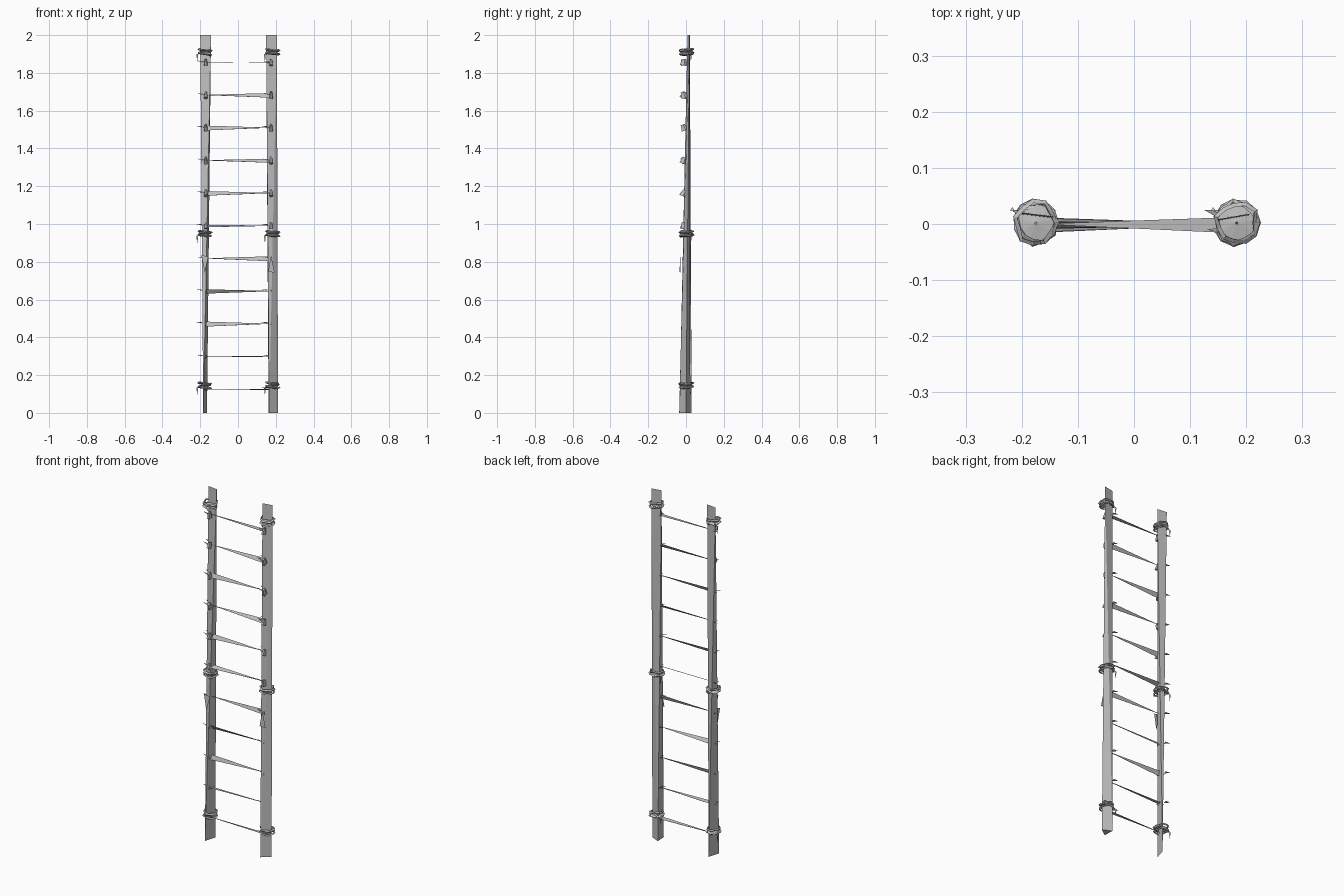
import bpy, bmesh, math, random
from mathutils import Vector, Matrix

random.seed(4)
cube = bpy.data.objects.get("Cube")
if cube:
    bpy.data.objects.remove(cube)

grey = bpy.data.materials.new("weathered_grey")
grey.use_nodes = True
colour = (0.52, 0.52, 0.52, 1)
grey.diffuse_color = colour
grey.node_tree.nodes["Principled BSDF"].inputs["Base Color"].default_value = colour


def finish(name, bm):
    bmesh.ops.recalc_face_normals(bm, faces=bm.faces)
    mesh = bpy.data.meshes.new(name)
    bm.to_mesh(mesh)
    bm.free()
    mesh.materials.append(grey)
    obj = bpy.data.objects.new(name, mesh)
    bpy.context.collection.objects.link(obj)
    return obj


def add_hull(bm, points):
    verts = [bm.verts.new(p) for p in points]
    bmesh.ops.convex_hull(bm, input=verts)


def add_triangle(bm, *points):
    bm.faces.new([bm.verts.new(p) for p in points])


# Rails: rough wedges that taper to a flat edge at the top
bm = bmesh.new()
add_hull(bm, [(0.165, -0.035, 0), (0.212, 0, 0), (0.162, 0.023, 0),
              (0.149, 0.008, 2), (0.206, 0.018, 2)])
finish("left_rail", bm)
bm = bmesh.new()
add_hull(bm, [(-0.184, -0.036, 0), (-0.164, 0.03, 0),
              (-0.2, 0.02, 2), (-0.143, 0.013, 2)])
finish("right_rail", bm)

# Rungs: slivers, wide at one end; (wide side, tilt of the wide edge in degrees)
rungs = [(1, -10), (-1, -10), (-1, 70), (-1, -55), (1, 70), (-1, 25),
         (-1, 60), (1, 50), (-1, 65), (1, 60), (1, 3)]
spacing = 0.173
foot = 0.124
for i, (side, tilt) in enumerate(rungs):
    z = foot + spacing * i
    a = math.radians(tilt)
    edge = Vector((0, math.cos(a), math.sin(a))) * 0.014
    across = Vector((0, -math.sin(a), math.cos(a))) * 0.0015
    wide = Vector((side * 0.17, -0.002, z))
    tip = Vector((-side * 0.17, 0, z + 0.002))
    bm = bmesh.new()
    add_hull(bm, [wide - edge, wide + edge, tip - across, tip + across])
    finish(f"rung_{i + 1}", bm)

# Rung lashings: a ragged knot in front of each rail with loose strands
for i in range(len(rungs)):
    z = foot + spacing * i
    size = 1.0 if i > 4 else 0.45
    for name, x in (("left", 0.175), ("right", -0.17)):
        bm = bmesh.new()
        place = (Matrix.Translation((x, -0.013, z + 0.002))
                 @ Matrix.Rotation(random.uniform(-0.6, 0.6), 4, 'X')
                 @ Matrix.Diagonal((0.01 * size, 0.02 * size, 0.021 * size, 1)))
        bmesh.ops.create_cone(bm, cap_ends=True, segments=5, radius1=1, radius2=0.6,
                              depth=1.6, matrix=place)
        add_triangle(bm, (x - 0.045, -0.01, z + 0.012),
                     (x - 0.008, -0.018, z + 0.002), (x - 0.008, -0.004, z + 0.004))
        add_triangle(bm, (x - 0.05, 0.025, z + 0.01),
                     (x - 0.02, 0.024, z + 0.01), (x - 0.02, 0.008, z + 0.004))
        finish(f"{name}_lashing_{i + 1}", bm)


def add_wrap(bm, centre, radius, tilt, sides=11):
    """One jagged turn of rope with a triangular section."""
    turn = Matrix.Rotation(tilt, 3, 'X') @ Matrix.Rotation(tilt * 1.5, 3, 'Y')
    rings = []
    for k in range(sides):
        a = math.tau * k / sides
        r = radius + random.uniform(-0.004, 0.005)
        lift = random.uniform(-0.003, 0.003)
        section = [(r + 0.003, 0), (r - 0.004, 0.005), (r - 0.004, -0.005)]
        rings.append([bm.verts.new(centre + turn @ Vector(
            (q * math.cos(a), q * math.sin(a), h + lift))) for q, h in section])
    for k in range(sides):
        r0, r1 = rings[k], rings[(k + 1) % sides]
        for j in range(3):
            bm.faces.new((r0[j], r1[j], r1[(j + 1) % 3], r0[(j + 1) % 3]))


# Rope bindings at the top, middle and foot of each rail
for level, z in (("foot", 0.146), ("middle", 0.95), ("top", 1.911)):
    for name, x in (("left", 0.183), ("right", -0.175)):
        bm = bmesh.new()
        centre = Vector((x, 0.002, z))
        for h, tilt in ((-0.01, 0.08), (0, -0.12), (0.01, 0.06)):
            add_wrap(bm, centre + Vector((0, 0, h)), 0.036, tilt)
        # Knotted web filling the turns
        bmesh.ops.create_cone(bm, cap_ends=False, segments=9, radius1=0.035, radius2=0.002,
                              depth=0.006, matrix=Matrix.Translation(centre))
        # Hanging rope tail, bending down from the side
        add_hull(bm, [centre + Vector(p) for p in (
            (-0.03, 0.015, -0.004), (-0.03, 0.022, -0.004),
            (-0.046, 0.024, -0.016), (-0.036, 0.022, -0.014))])
        add_hull(bm, [centre + Vector(p) for p in (
            (-0.036, 0.02, -0.01), (-0.046, 0.022, -0.012),
            (-0.042, 0.028, -0.014), (-0.04, 0.024, -0.055))])
        finish(f"{name}_{level}_binding", bm)

# Torn cloth scraps on the front of the rails
bm = bmesh.new()
add_triangle(bm, (0.16, -0.034, 0.748), (0.194, -0.028, 0.742), (0.175, -0.031, 0.835))
finish("left_scrap", bm)
bm = bmesh.new()
add_triangle(bm, (-0.194, -0.03, 0.835), (-0.157, -0.028, 0.828), (-0.176, -0.034, 0.742))
finish("right_scrap", bm)
